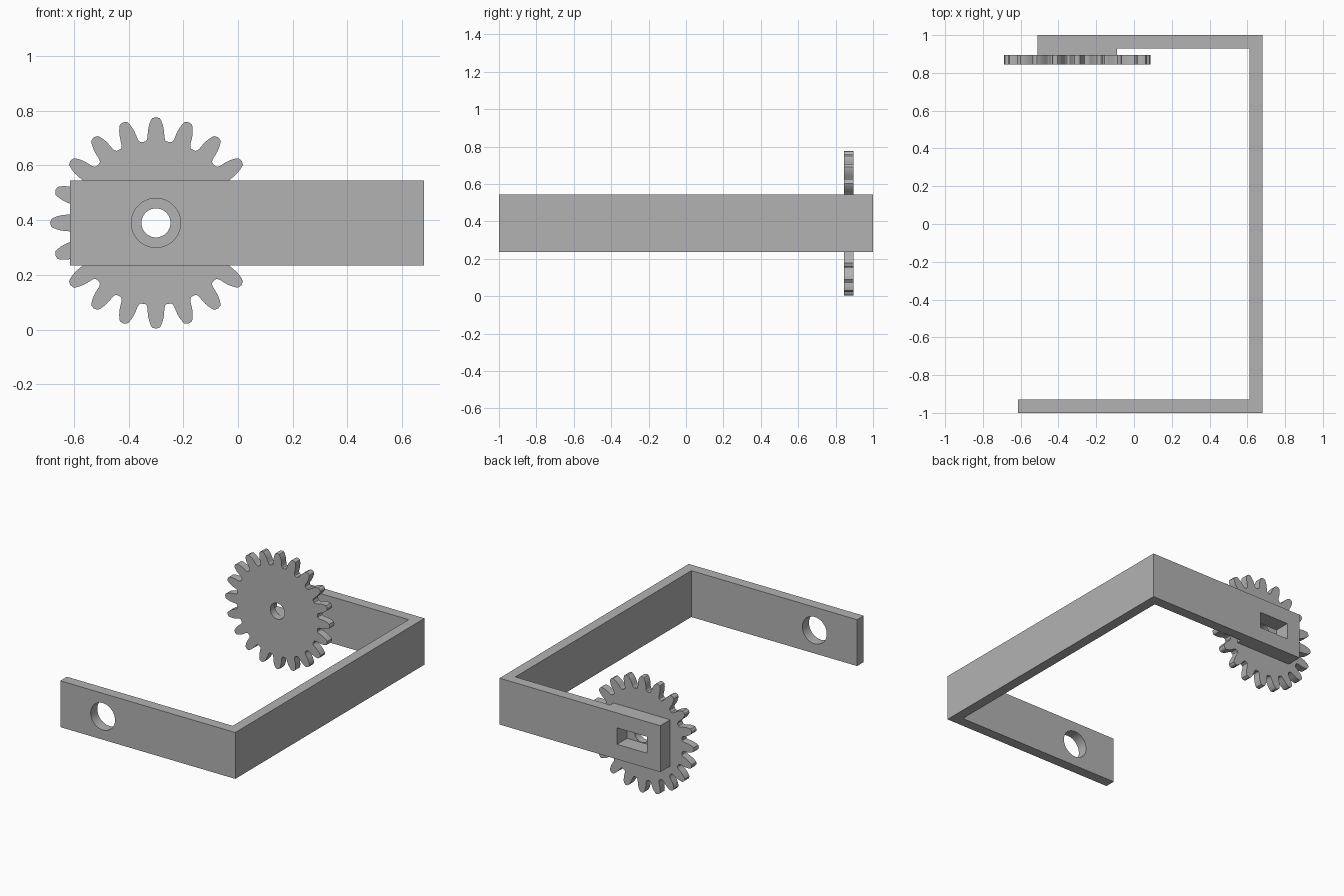
import bpy, bmesh, math
from mathutils import Matrix

if "Cube" in bpy.data.objects:
    bpy.data.objects.remove(bpy.data.objects["Cube"], do_unlink=True)

GREY = (0.45, 0.45, 0.45, 1)
grey = bpy.data.materials.new("plain grey")
grey.use_nodes = True
grey.diffuse_color = GREY
grey.node_tree.nodes["Principled BSDF"].inputs["Base Color"].default_value = GREY

AXLE_X, AXLE_Z = -0.30, 0.39   # shared axis of the holes and the gear
HALF_HEIGHT = 0.155


def add_object(name, bm):
    bmesh.ops.recalc_face_normals(bm, faces=bm.faces)
    mesh = bpy.data.meshes.new(name)
    bm.to_mesh(mesh)
    bm.free()
    mesh.materials.append(grey)
    obj = bpy.data.objects.new(name, mesh)
    bpy.context.collection.objects.link(obj)
    return obj


def prism(name, points, offset):
    """Extrude a closed outline of 3D points along an offset."""
    bm = bmesh.new()
    face = bm.faces.new([bm.verts.new(p) for p in points])
    new = bmesh.ops.extrude_face_region(bm, geom=[face])["geom"]
    bmesh.ops.translate(bm, vec=offset,
                        verts=[v for v in new if isinstance(v, bmesh.types.BMVert)])
    return add_object(name, bm)


def circle(radius, y, count=64):
    angles = [2 * math.pi * i / count for i in range(count)]
    return [(AXLE_X + radius * math.cos(a), y, AXLE_Z + radius * math.sin(a)) for a in angles]


def select_only(obj):
    bpy.ops.object.select_all(action='DESELECT')
    obj.select_set(True)
    bpy.context.view_layer.objects.active = obj


def cut(obj, cutter):
    cutter.hide_render = True
    mod = obj.modifiers.new("cut", 'BOOLEAN')
    mod.operation, mod.solver, mod.object = 'DIFFERENCE', 'EXACT', cutter
    select_only(obj)
    bpy.ops.object.modifier_apply(modifier=mod.name)
    bpy.data.objects.remove(cutter, do_unlink=True)


# Bracket: U-shaped strip with a thicker pad behind the gear
plan = [(-0.615, -1), (0.68, -1), (0.68, 1), (-0.51, 1), (-0.51, 0.895),
        (-0.09, 0.895), (-0.09, 0.93), (0.612, 0.93), (0.612, -0.93), (-0.615, -0.93)]
bottom = AXLE_Z - HALF_HEIGHT
bracket = prism("bracket", [(x, y, bottom) for x, y in plan], (0, 0, 2 * HALF_HEIGHT))

# Round hole in the front arm, rectangular slot through the rear pad
cut(bracket, prism("arm_hole_cutter", circle(0.09, -1.1), (0, 0.3, 0)))
slot = [(AXLE_X + 0.11 * sx, 0.8, AXLE_Z + 0.055 * sz)
        for sx, sz in ((-1, -1), (1, -1), (1, 1), (-1, 1))]
cut(bracket, prism("slot_cutter", slot, (0, 0.3, 0)))

# Gear: one tooth flank as (radius, half width), mirrored and repeated
TEETH = 20
flank = [(0.300, 0.039), (0.304, 0.034), (0.313, 0.031), (0.330, 0.030),
         (0.347, 0.028), (0.362, 0.024), (0.375, 0.019), (0.383, 0.014)]
tooth = [(r, -w / r) for r, w in flank] + [(0.387, 0)] + [(r, w / r) for r, w in reversed(flank)]
outline = []
for i in range(TEETH):
    for r, a in tooth:
        angle = a + 2 * math.pi * i / TEETH
        outline.append((AXLE_X + r * math.cos(angle), 0.845, AXLE_Z + r * math.sin(angle)))
gear = prism("gear", outline, (0, 0.05, 0))
cut(gear, prism("axle_hole_cutter", circle(0.053, 0.7), (0, 0.4, 0)))

for obj in (bracket, gear):
    select_only(obj)
    bpy.ops.object.shade_smooth_by_angle(angle=math.radians(30))
